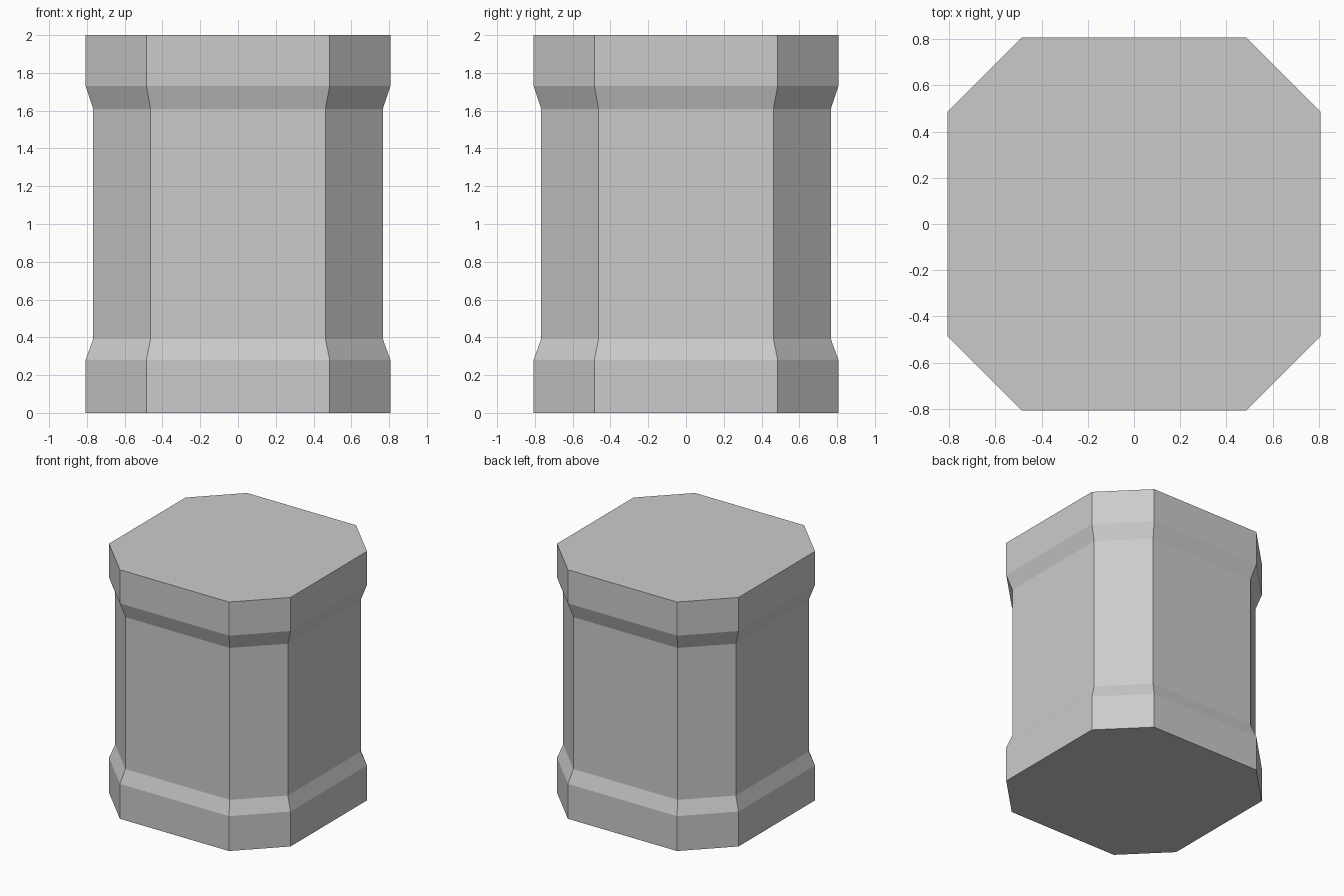
import bpy
import bmesh

cube = bpy.data.objects.get("Cube")
if cube:
    bpy.data.objects.remove(cube, do_unlink=True)

# Plain grey stone
stone = bpy.data.materials.new("grey stone")
stone.use_nodes = True
grey = (0.6, 0.6, 0.6, 1)
stone.diffuse_color = grey
stone.node_tree.nodes["Principled BSDF"].inputs["Base Color"].default_value = grey


def octagon(half, flat, z):
    """Square ring with cut corners, counter-clockwise."""
    corner = [(half, -flat), (half, flat)]
    points = []
    for _ in range(4):
        points += corner
        corner = [(-y, x) for x, y in corner]
    return [(x, y, z) for x, y in points]


# Pillar profile: base, chamfer, shaft, chamfer, cap
WIDE, NARROW = (0.807, 0.485), (0.767, 0.463)
profile = [(WIDE, 0), (WIDE, 0.28), (NARROW, 0.39),
           (NARROW, 1.61), (WIDE, 1.73), (WIDE, 2)]

bm = bmesh.new()
rings = [[bm.verts.new(p) for p in octagon(*size, z)] for size, z in profile]
for low, high in zip(rings, rings[1:]):
    for i in range(8):
        j = (i + 1) % 8
        bm.faces.new((low[i], low[j], high[j], high[i]))
bm.faces.new(rings[0][::-1])
bm.faces.new(rings[-1])

mesh = bpy.data.meshes.new("octagonal_pillar")
bm.to_mesh(mesh)
bm.free()
mesh.materials.append(stone)
pillar = bpy.data.objects.new("octagonal_pillar", mesh)
bpy.context.collection.objects.link(pillar)
